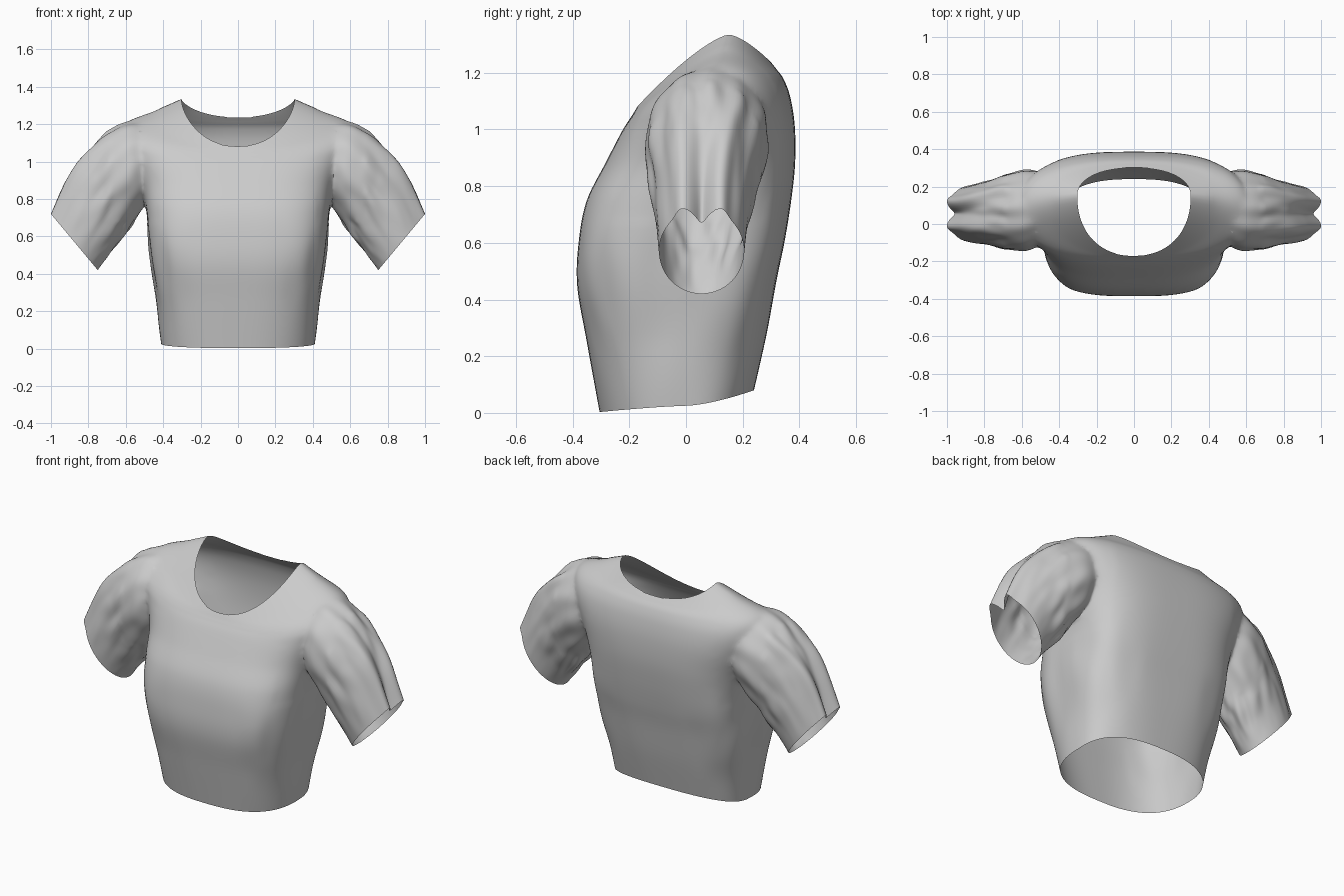
import bpy, bmesh, math
from mathutils import Vector, noise

if "Cube" in bpy.data.objects:
    bpy.data.objects.remove(bpy.data.objects["Cube"])


def spline(rows, steps):
    """Catmull-Rom interpolation of rows of ring parameters."""
    out = []
    for i in range(len(rows) - 1):
        a, b = rows[max(i - 1, 0)], rows[i]
        c, d = rows[i + 1], rows[min(i + 2, len(rows) - 1)]
        for k in range(steps):
            t = k / steps
            out.append([0.5 * (2*q + (r-p)*t + (2*p-5*q+4*r-s)*t*t + (3*q-p-3*r+s)*t**3)
                        for p, q, r, s in zip(a, b, c, d)])
    return out + [list(rows[-1])]


def loft(name, rings):
    """Closed tube with fan caps; returns object and the two cap centres."""
    bm = bmesh.new()
    vs = [[bm.verts.new(p) for p in r] for r in rings]
    n = len(vs[0])
    for a, b in zip(vs, vs[1:]):
        for j in range(n):
            bm.faces.new((a[j], a[(j+1) % n], b[(j+1) % n], b[j]))
    caps = []
    for ring in (vs[0], vs[-1]):
        centre = sum((v.co for v in ring), Vector()) / n
        c = bm.verts.new(centre)
        caps.append(centre)
        for j in range(n):
            bm.faces.new((ring[j], ring[(j+1) % n], c))
    bmesh.ops.recalc_face_normals(bm, faces=bm.faces)
    me = bpy.data.meshes.new(name)
    bm.to_mesh(me)
    bm.free()
    ob = bpy.data.objects.new(name, me)
    bpy.context.collection.objects.link(ob)
    return ob, caps


def spow(v, e):
    return math.copysign(abs(v) ** e, v)


# Torso: half width, front y, side y, back y, front z, side z, back z, roundness
torso_rows = [
    (.41, -.305, .00, .24, .003, .025, .08, 2.6),
    (.437, -.35, .00, .285, .25, .25, .28, 2.9),
    (.463, -.384, .00, .32, .45, .45, .47, 3.3),
    (.478, -.378, .00, .347, .61, .60, .60, 3.5),
    (.492, -.350, .02, .37, .75, .74, .74, 3.3),
    (.515, -.285, .06, .385, .88, .87, .88, 3.1),
    (.565, -.228, .08, .384, .99, 1.02, 1.01, 3.0),
    (.61, -.200, .09, .369, 1.035, 1.14, 1.11, 2.7),
    (.59, -.187, .10, .346, 1.055, 1.217, 1.175, 2.4),
    (.45, -.178, .13, .32, 1.07, 1.272, 1.212, 2.3),
    (.303, -.17, .15, .30, 1.083, 1.335, 1.237, 2.2)]


def torso_ring(row, n=112):
    w, yf, ym, yb, zf, zs, zb, e = row
    pts = []
    for j in range(n):
        a = 2 * math.pi * (j + .5) / n
        c, s = math.cos(a), math.sin(a)
        h = abs(s) ** (2 / e)
        x = w * spow(c, 2 / e)
        y = ym + ((yb - ym) if s > 0 else (yf - ym)) * h
        z = zs + ((zb if s > 0 else zf) - zs) * h ** (1.5 if s > 0 else 1.35)
        # soft drag wrinkles on the flanks
        d = noise.noise(Vector((abs(x) * 8, y * 8, z * 3))) * .03
        d *= min(1, max(0, abs(x) - .2) * 6) * min(1, max(0, .8 - z) * 4) * min(1, z * 4)
        pts.append((x * (1 + d), y * (1 + d), z))
    return pts


shirt, body_caps = loft("shirt", [torso_ring(r) for r in spline(torso_rows, 7)])

# Sleeve: top x, top z, underside x, underside z, front y, back y, fold depth
sleeve_rows = [
    (.42, 1.18, .44, .85, -.05, .25, 0),
    (.575, 1.215, .515, .74, -.135, .29, .0),
    (.71, 1.155, .57, .66, -.14, .278, .03),
    (.82, 1.055, .625, .58, -.125, .25, .10),
    (.92, .91, .69, .50, -.108, .222, .20),
    (1.0, .72, .75, .42, -.095, .205, .33)]


def sleeve_ring(row, side, v, n=96):
    tx, tz, ux, uz, yf, yb, fold = row
    mid = Vector(((tx + ux) / 2, (yf + yb) / 2, (tz + uz) / 2))
    up = Vector(((tx - ux) / 2, 0, (tz - uz) / 2))
    across = Vector((0, (yb - yf) / 2, 0))
    pts = []
    for j in range(n):
        a = 2 * math.pi * j / n          # zero at the top of the sleeve
        b = (a + math.pi) % (2 * math.pi) - math.pi
        # central pleat between two ridges
        k = 1 - fold * math.exp(-(b / .24) ** 2)
        k += fold * .35 * (math.exp(-((b - .45) / .2) ** 2) + math.exp(-((b + .45) / .2) ** 2))
        # gathered wrinkles, strongest in the middle of the sleeve
        w = math.sin(math.pi * v)
        k += .022 * w * math.sin(11 * a + 3 * v)
        k += .06 * w * noise.noise(Vector((4*math.cos(a), 4*math.sin(a), v*5)))
        p = mid + (up * math.cos(a) + across * math.sin(a)) * k
        pts.append((p.x * side, p.y, p.z))
    return pts


# Join both sleeves to the torso
bpy.context.view_layer.objects.active = shirt
openings = list(body_caps)
rows = spline(sleeve_rows, 8)
for side in (-1, 1):
    sleeve, caps = loft("sleeve", [sleeve_ring(r, side, i / (len(rows) - 1))
                                   for i, r in enumerate(rows)])
    openings.append(caps[1])
    mod = shirt.modifiers.new("join", 'BOOLEAN')
    mod.operation, mod.solver, mod.object = 'UNION', 'EXACT', sleeve
    bpy.ops.object.modifier_apply(modifier=mod.name)
    bpy.data.objects.remove(sleeve)

# Open the hem, neck and cuffs, then soften the armhole seams
bm = bmesh.new()
bm.from_mesh(shirt.data)
ends = [v for v in bm.verts if any((v.co - c).length < 1e-3 for c in openings)]
bmesh.ops.delete(bm, geom=ends, context='VERTS')
bmesh.ops.remove_doubles(bm, verts=bm.verts, dist=.005)
seam = [v for v in bm.verts if .42 < abs(v.co.x) < .68 and v.co.z > .68 and not v.is_boundary]
for _ in range(8):
    bmesh.ops.smooth_vert(bm, verts=seam, factor=.5, use_axis_x=True, use_axis_y=True, use_axis_z=True)
bm.to_mesh(shirt.data)
bm.free()
shirt.select_set(True)
bpy.ops.object.shade_smooth_by_angle(angle=math.radians(75))
